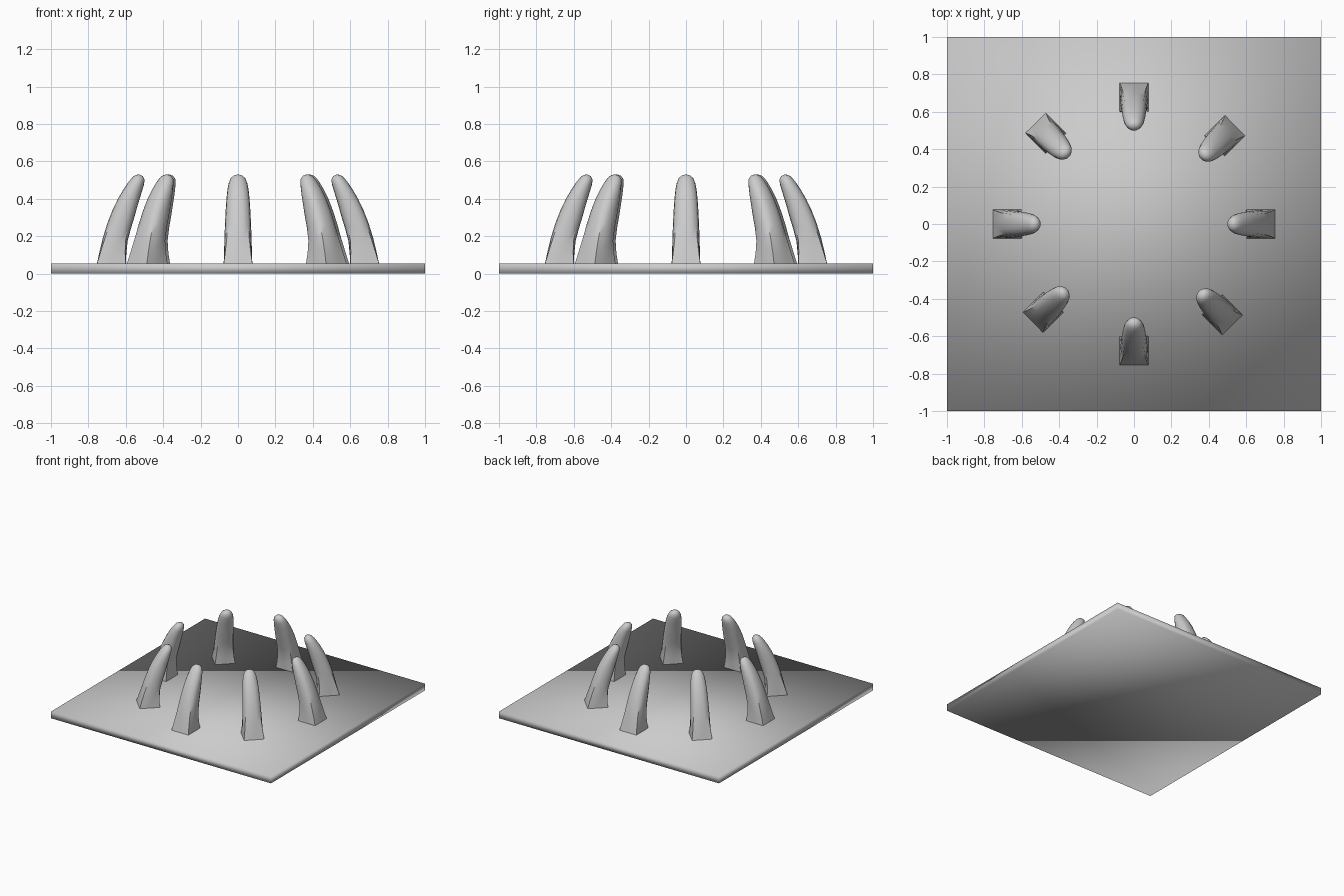
import bpy, bmesh, math
from mathutils import Matrix

if "Cube" in bpy.data.objects:
    bpy.data.objects.remove(bpy.data.objects["Cube"])

# Base plate
bpy.ops.mesh.primitive_cube_add(size=1, location=(0, 0, 0.0275))
plate = bpy.context.object
plate.name = "base_plate"
plate.scale = (2, 2, 0.055)
bpy.ops.object.transform_apply(location=True, rotation=False, scale=True)
plate.data.shade_smooth()

# Prong sections: outer radius, outer z, inner radius, inner z, half width, roundness
SECTIONS = [
    (0.755, 0.050, 0.600, 0.050, 0.077, 0.00),
    (0.740, 0.120, 0.597, 0.110, 0.074, 0.30),
    (0.723, 0.190, 0.590, 0.175, 0.073, 0.60),
    (0.700, 0.265, 0.573, 0.240, 0.070, 0.70),
    (0.673, 0.335, 0.553, 0.305, 0.067, 0.75),
    (0.642, 0.400, 0.535, 0.370, 0.063, 0.80),
    (0.610, 0.455, 0.518, 0.425, 0.058, 0.90),
    (0.583, 0.494, 0.504, 0.472, 0.050, 1.00),
    (0.562, 0.518, 0.499, 0.502, 0.039, 1.00),
    (0.546, 0.528, 0.508, 0.521, 0.023, 1.00),
]
TIP = (0.527, 0, 0.531)
SIDES = 16


def prong_mesh():
    bm = bmesh.new()
    rings = []
    for ro, zo, ri, zi, w, rnd in SECTIONS:
        ring = []
        for i in range(SIDES):
            a = 2 * math.pi * i / SIDES
            c, s = math.cos(a), math.sin(a)
            k = (1 - rnd) / max(abs(c), abs(s)) + rnd  # square to ellipse
            u, v = c * k, s * k
            t = (u + 1) / 2
            ring.append(bm.verts.new((ri + (ro - ri) * t, w * v, zi + (zo - zi) * t)))
        rings.append(ring)
    for lo, hi in zip(rings, rings[1:]):
        for i in range(SIDES):
            j = (i + 1) % SIDES
            bm.faces.new((lo[i], lo[j], hi[j], hi[i]))
    tip = bm.verts.new(TIP)
    for i in range(SIDES):
        bm.faces.new((rings[-1][i], rings[-1][(i + 1) % SIDES], tip))
    bm.faces.new(rings[0][::-1])
    bmesh.ops.recalc_face_normals(bm, faces=bm.faces)
    me = bpy.data.meshes.new("prong")
    bm.to_mesh(me)
    bm.free()
    return me


# Ring of eight inward-curving prongs
mesh = prong_mesh()
mesh.shade_smooth()
mesh.set_sharp_from_angle(angle=math.radians(50))
for n in range(8):
    ob = bpy.data.objects.new(f"prong_{n + 1}", mesh)
    ob.matrix_world = Matrix.Rotation(math.radians(45 * n - (0.8 if n % 2 else 0)), 4, 'Z')
    bpy.context.collection.objects.link(ob)
